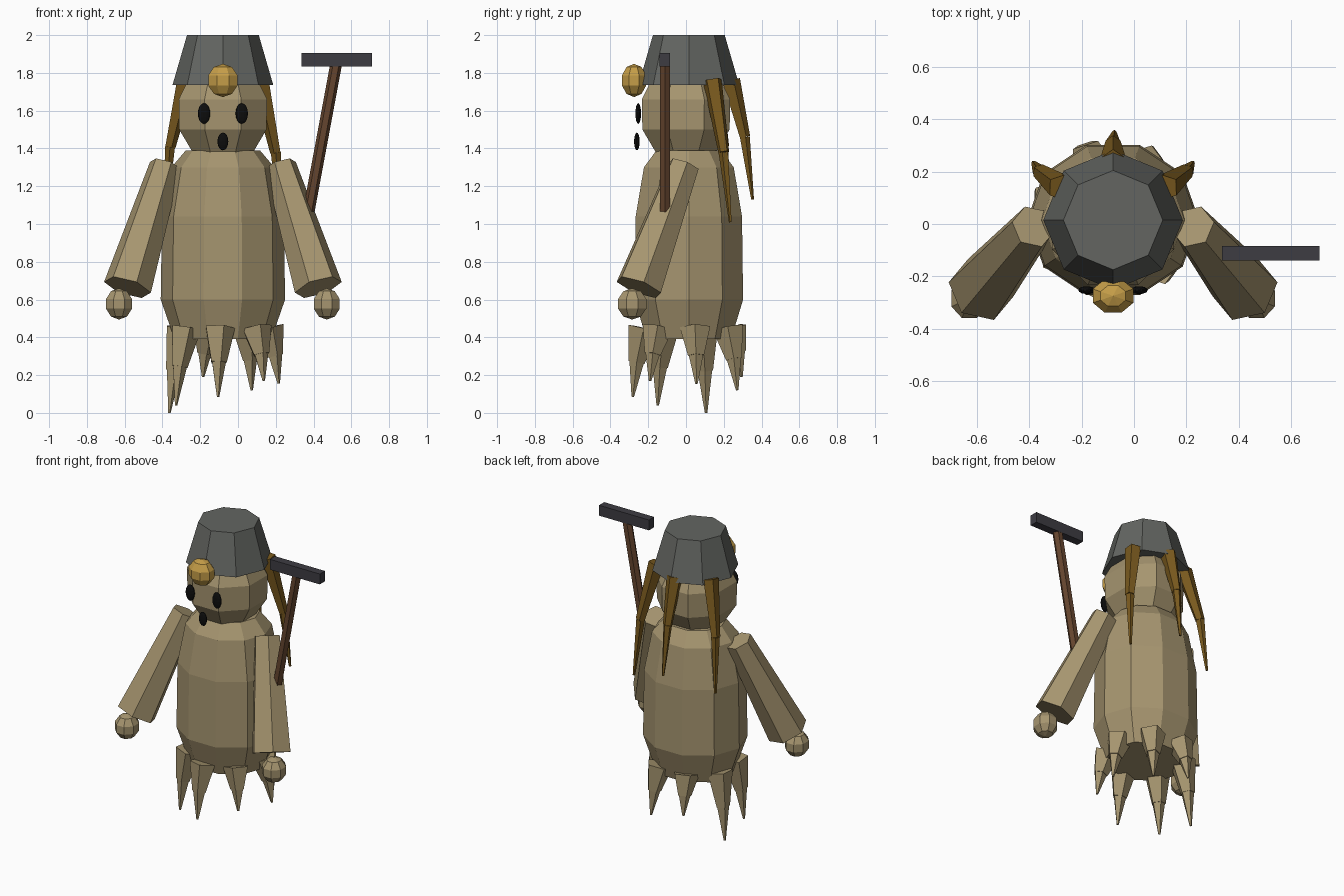
import bpy, bmesh, math
from mathutils import Vector, Matrix

if "Cube" in bpy.data.objects:
    bpy.data.objects.remove(bpy.data.objects["Cube"])

CX, CY = -0.08, 0.015  # central axis of the figure


def material(name, rgb):
    m = bpy.data.materials.new(name)
    m.diffuse_color = (*rgb, 1)
    m.use_nodes = True
    m.node_tree.nodes["Principled BSDF"].inputs["Base Color"].default_value = m.diffuse_color
    return m


TAN = material("tan_skin", (0.38, 0.30, 0.16))
GREY = material("grey_hat", (0.125, 0.13, 0.12))
GOLD = material("gold", (0.56, 0.34, 0.065))
ROOT = material("brown_root", (0.19, 0.10, 0.013))
WOOD = material("wood", (0.13, 0.06, 0.028))
IRON = material("iron", (0.047, 0.045, 0.055))
BLACK = material("black", (0.004, 0.004, 0.004))


def finish(bm, name, mat):
    bmesh.ops.recalc_face_normals(bm, faces=bm.faces)
    me = bpy.data.meshes.new(name)
    bm.to_mesh(me)
    bm.free()
    ob = bpy.data.objects.new(name, me)
    me.materials.append(mat)
    bpy.context.collection.objects.link(ob)
    return ob


def loft(name, profile, sides, turn, mat, sx=1.0, cy=CY):
    """Faceted solid of revolution from (radius, z) rings."""
    bm = bmesh.new()
    rings = []
    for r, z in profile:
        rings.append([bm.verts.new((CX + sx * r * math.cos(a), cy + r * math.sin(a), z))
                      for a in (turn + math.tau * i / sides for i in range(sides))])
    for lo, hi in zip(rings, rings[1:]):
        for i in range(sides):
            j = (i + 1) % sides
            bm.faces.new((lo[i], lo[j], hi[j], hi[i]))
    bm.faces.new(rings[0])
    bm.faces.new(rings[-1])
    return finish(bm, name, mat)


def add_taper(bm, a, b, ra, rb, sides, turn=0.0):
    """Tapered prism from point a to point b."""
    a, b = Vector(a), Vector(b)
    d = b - a
    rot = d.to_track_quat('Z', 'Y').to_matrix().to_4x4()
    bmesh.ops.create_cone(bm, cap_ends=True, segments=sides, radius1=ra, radius2=rb,
                          depth=d.length,
                          matrix=Matrix.Translation((a + b) / 2) @ rot @ Matrix.Rotation(turn, 4, 'Z'))


def taper(name, a, b, ra, rb, sides, mat, turn=0.0):
    bm = bmesh.new()
    add_taper(bm, a, b, ra, rb, sides, turn)
    return finish(bm, name, mat)


def ball(name, loc, scale, mat, seg=8, rings=5, turn=math.pi / 8):
    bm = bmesh.new()
    bmesh.ops.create_uvsphere(bm, u_segments=seg, v_segments=rings, radius=1,
                              matrix=Matrix.Translation(loc) @ Matrix.Diagonal((*scale, 1))
                              @ Matrix.Rotation(turn, 4, 'Z'))
    return finish(bm, name, mat)


# Body and head
loft("body", [(0.235, 0.39), (0.302, 0.60), (0.296, 1.04), (0.25, 1.30), (0.18, 1.39)],
     10, 0, TAN, 1.09)
loft("head", [(0.17, 1.375), (0.25, 1.50), (0.253, 1.66), (0.20, 1.76), (0.1, 1.82)],
     8, math.pi / 8, TAN, 1.0, 0.0)

# Hat
loft("hat", [(0.267, 1.735), (0.19, 2.0)], 8, 0, GREY)

# Lamp ball on the hat, eyes and mouth
ball("hat_ball", (CX, -0.275, 1.76), (0.088, 0.073, 0.088), GOLD)
for side in (-1, 1):
    ball("eye", (CX + side * 0.1, -0.253, 1.585), (0.033, 0.015, 0.055), BLACK, 12, 8)
ball("mouth", (CX, -0.26, 1.437), (0.029, 0.015, 0.047), BLACK, 12, 8)

# Arms and hands
for side in (-1, 1):
    taper("arm", (CX + side * 0.305, -0.01, 1.31), (CX + side * 0.505, -0.25, 0.665),
          0.085, 0.13, 6, TAN)
    ball("hand", (CX + side * 0.55, -0.285, 0.577), (0.078, 0.085, 0.083), TAN)

# Hammer: handle and head
taper("hammer_handle", (0.375, -0.112, 1.07), (0.522, -0.112, 1.86), 0.031, 0.031, 6, WOOD)
bm = bmesh.new()
bmesh.ops.create_cube(bm, size=1, matrix=Matrix.Translation((0.523, -0.112, 1.87))
                      @ Matrix.Diagonal((0.373, 0.055, 0.07, 1)))
finish(bm, "hammer_head", IRON)

# Hair roots hanging from under the hat: start, joint, tip
hair = [((-0.28, 0.14, 1.76), (-0.36, 0.20, 1.41), (-0.385, 0.235, 1.05)),
        ((-0.08, 0.235, 1.76), (-0.08, 0.31, 1.46), (-0.075, 0.352, 1.13)),
        ((0.12, 0.14, 1.76), (0.20, 0.20, 1.38), (0.225, 0.235, 1.01))]
for start, joint, tip in hair:
    bm = bmesh.new()
    add_taper(bm, start, joint, 0.052, 0.03, 5)
    add_taper(bm, joint, tip, 0.028, 0.008, 5)
    finish(bm, "hair_root", ROOT)

# Foot roots around the base, each with its own tip height
for i, tip_z in enumerate((0.085, 0.17, 0.155, 0.12, 0.19, 0.0, 0.04)):
    ang = math.radians(265 + i * 360 / 7)

    def at(r, z):
        return (CX + r * math.cos(ang), CY + r * math.sin(ang), z)

    mid = (0.45 + tip_z) / 2
    bm = bmesh.new()
    add_taper(bm, at(0.24, 0.45), at(0.278, mid), 0.085, 0.045, 5, ang)
    add_taper(bm, at(0.276, mid + 0.01), at(0.298, tip_z), 0.042, 0.007, 5, ang)
    finish(bm, "foot_root", TAN)
